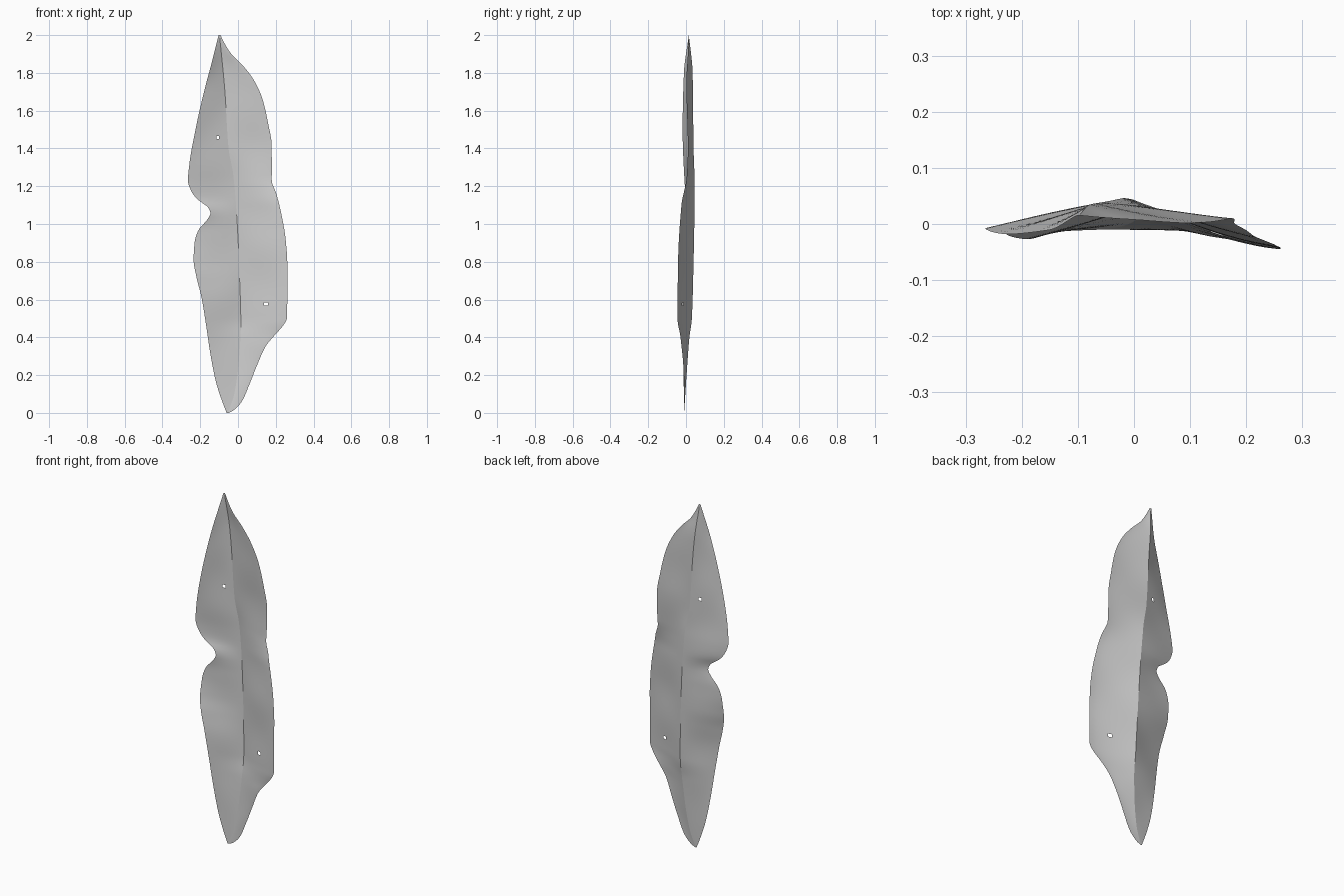
import bpy, bmesh, math

if "Cube" in bpy.data.objects:
    bpy.data.objects.remove(bpy.data.objects["Cube"])

# Outline and midrib as (z, x), depth profiles as (z, y)
LEFT_X = [(0, -.06), (.07, -.087), (.177, -.12), (.336, -.15), (.485, -.172), (.61, -.193),
          (.72, -.22), (.81, -.235), (.9, -.23), (.967, -.21), (1.02, -.165), (1.057, -.145),
          (1.09, -.16), (1.126, -.21), (1.17, -.245), (1.23, -.265), (1.32, -.257),
          (1.5, -.225), (1.7, -.18), (1.87, -.135), (2, -.103)]
RIGHT_X = [(0, -.05), (.013, -.024), (.06, .02), (.15, .06), (.257, .103), (.352, .146),
           (.41, .193), (.464, .24), (.505, .26), (.65, .261), (.787, .261), (.92, .252),
           (1.05, .23), (1.157, .204), (1.235, .178), (1.27, .179), (1.42, .178), (1.53, .16),
           (1.66, .13), (1.765, .082), (1.845, .02), (1.9, -.035), (1.945, -.065), (2, -.093)]
MID_X = [(0, -.054), (.1, -.02), (.25, .002), (.47, .015), (.73, .008), (1, -.004),
         (1.26, -.025), (1.4, -.05), (1.71, -.07), (2, -.098)]
LEFT_Y = [(0, -.01), (.2, -.013), (.4, -.02), (.6, -.027), (.72, -.022), (.81, -.01), (.9, .0),
          (1.06, .006), (1.23, -.008), (1.5, -.018), (1.8, -.011), (2, .015)]
MID_Y = [(0, -.01), (.2, .003), (.4, .018), (.5, .031), (.8, .04), (1, .044), (1.2, .046),
         (1.4, .04), (1.8, .035), (2, .015)]
RIGHT_Y = [(0, -.01), (.2, -.012), (.4, -.029), (.5, -.045), (.8, -.042), (1.1, -.024),
           (1.25, .004), (1.4, .01), (1.75, .002), (1.9, .01), (2, .015)]
ROWS, COLS = 130, 12


def curve(pts, z):
    """Smooth, non-overshooting interpolation through the points."""
    n = len(pts)
    i = 0
    while i < n - 2 and z > pts[i + 1][0]:
        i += 1

    def secant(k):
        return (pts[k + 1][1] - pts[k][1]) / (pts[k + 1][0] - pts[k][0])

    def slope(k):
        if k == 0:
            return secant(0)
        if k == n - 1:
            return secant(n - 2)
        a, b = secant(k - 1), secant(k)
        return 2 * a * b / (a + b) if a * b > 0 else 0
    h = pts[i + 1][0] - pts[i][0]
    t = (z - pts[i][0]) / h
    return ((2*t**3 - 3*t**2 + 1) * pts[i][1] + (t**3 - 2*t**2 + t) * h * slope(i)
            + (3*t**2 - 2*t**3) * pts[i + 1][1] + (t**3 - t**2) * h * slope(i + 1))


# Leaf blade: rows from base to tip, each half running from the midrib to its edge
bm = bmesh.new()
grid = []
for r in range(ROWS + 1):
    u = r / ROWS
    z = min(2, 2 * (.65 * u + .35 * (1 - math.cos(math.pi * u)) / 2))
    mx, my = curve(MID_X, z), curve(MID_Y, z)
    row = []
    for c in range(-COLS, COLS + 1):
        t = abs(c) / COLS
        ex = curve(LEFT_X if c < 0 else RIGHT_X, z)
        ey = curve(LEFT_Y if c < 0 else RIGHT_Y, z)
        fall = (1 - t) ** (1.0 if c < 0 else 1.3)
        ripple = .003 * math.sin(math.pi * t) * math.sin(z * 17 + (1 if c < 0 else 2.5))
        ripple *= math.sin(math.pi * z / 2)
        row.append(bm.verts.new((mx + (ex - mx) * t, ey + (my - ey) * fall + ripple, z)))
    grid.append(row)
for a, b in zip(grid, grid[1:]):
    for c in range(2 * COLS):
        bm.faces.new((a[c], a[c + 1], b[c + 1], b[c]))

# Sharp fold along the midrib
for a, b in zip(grid, grid[1:]):
    bm.edges.get((a[COLS], b[COLS])).smooth = False

# Small insect holes
for x, z in ((-.11, 1.45), (.145, .57)):
    f = min(bm.faces, key=lambda f: math.hypot(f.calc_center_median().x - x,
                                               f.calc_center_median().z - z))
    bm.faces.remove(f)
for f in bm.faces:
    f.smooth = True

mesh = bpy.data.meshes.new("leaf")
bm.to_mesh(mesh)
bm.free()
leaf = bpy.data.objects.new("leaf", mesh)
bpy.context.collection.objects.link(leaf)
